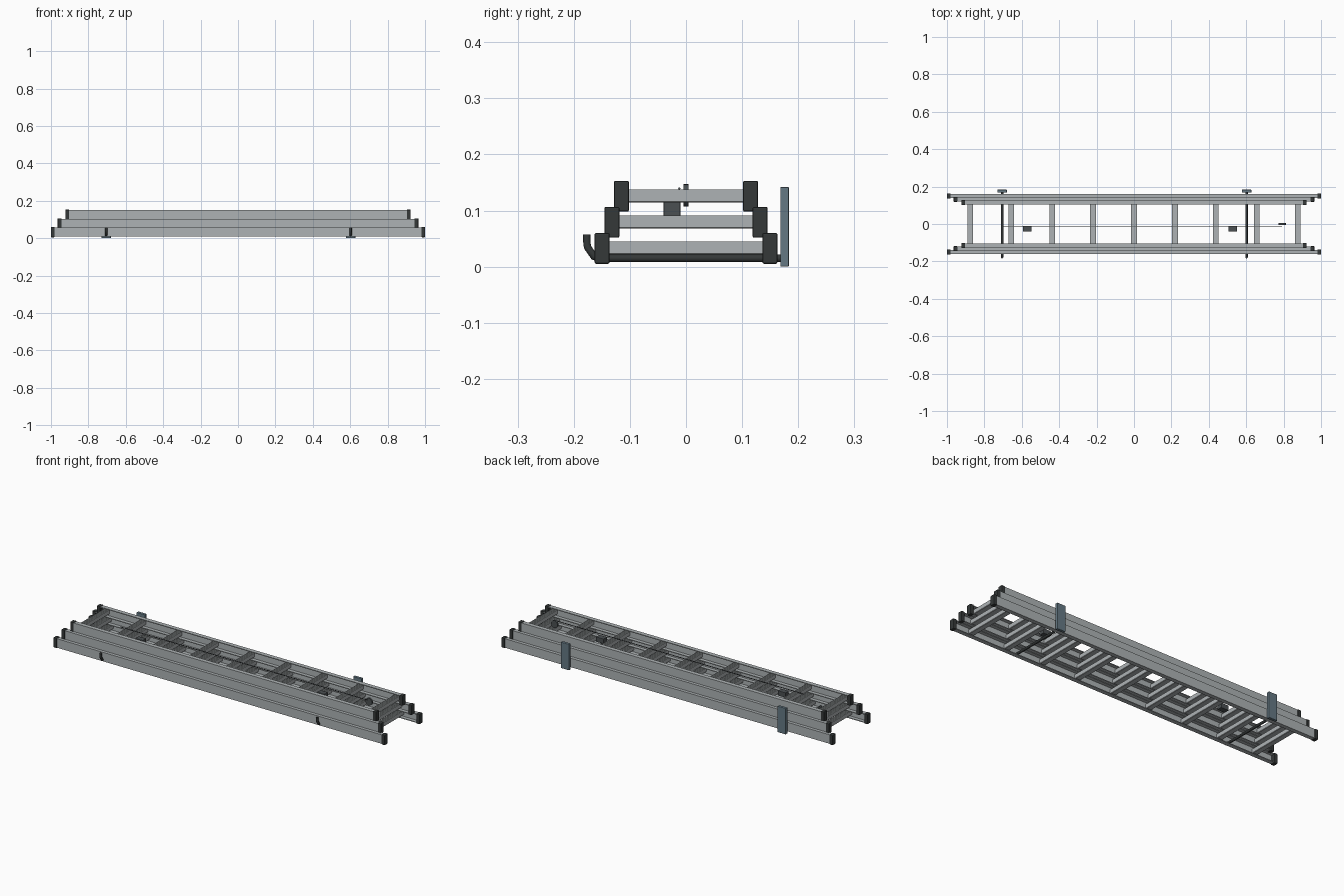
import bpy, bmesh, math
from mathutils import Vector

if "Cube" in bpy.data.objects:
    bpy.data.objects.remove(bpy.data.objects["Cube"])


def mat(name, c):
    m = bpy.data.materials.new(name)
    m.diffuse_color = (*c, 1)
    m.use_nodes = True
    m.node_tree.nodes["Principled BSDF"].inputs["Base Color"].default_value = m.diffuse_color
    return m


ALU = mat("aluminium", (0.42, 0.45, 0.46))
BLACK = mat("black_plastic", (0.035, 0.04, 0.04))
STEEL = mat("blue_steel", (0.13, 0.19, 0.23))
DARK = mat("dark_grey", (0.07, 0.08, 0.085))


def box(name, lo, hi, m, bevel=0.0):
    lo, hi = Vector(lo), Vector(hi)
    bm = bmesh.new()
    bmesh.ops.create_cube(bm, size=1)
    for v in bm.verts:
        v.co = Vector(a * b for a, b in zip(v.co, hi - lo)) + (lo + hi) / 2
    me = bpy.data.meshes.new(name)
    bm.to_mesh(me)
    bm.free()
    o = bpy.data.objects.new(name, me)
    bpy.context.collection.objects.link(o)
    me.materials.append(m)
    if bevel:
        b = o.modifiers.new("bevel", 'BEVEL')
        b.width, b.segments = bevel, 2
    return o


def extrude(name, pts, axis, a, b, m):
    """Extrude a 2D profile along x (pts = y,z) or y (pts = x,z)."""
    bm = bmesh.new()
    place = (lambda p, t: (t, p[0], p[1])) if axis == 'x' else (lambda p, t: (p[0], t, p[1]))
    f = bm.faces.new([bm.verts.new(place(p, a)) for p in pts])
    g = bmesh.ops.extrude_face_region(bm, geom=[f])
    d = Vector(place((0, 0), b - a))
    bmesh.ops.translate(bm, vec=d, verts=[v for v in g['geom'] if isinstance(v, bmesh.types.BMVert)])
    bmesh.ops.recalc_face_normals(bm, faces=bm.faces)
    me = bpy.data.meshes.new(name)
    bm.to_mesh(me)
    bm.free()
    me.materials.append(m)
    o = bpy.data.objects.new(name, me)
    bpy.context.collection.objects.link(o)
    return o


def tube(name, pts, r, m):
    cu = bpy.data.curves.new(name, 'CURVE')
    cu.dimensions = '3D'
    cu.bevel_depth, cu.bevel_resolution, cu.use_fill_caps = r, 3, True
    s = cu.splines.new('POLY')
    s.points.add(len(pts) - 1)
    for p, q in zip(s.points, pts):
        p.co = (*q, 1)
    cu.materials.append(m)
    o = bpy.data.objects.new(name, cu)
    bpy.context.collection.objects.link(o)
    return o


# ladder sections: name, half length, outer y of cap, bottom z of cap
sections = [("lower", 1.0, 0.163, 0.005),
            ("middle", 0.964, 0.1455, 0.0515),
            ("upper", 0.923, 0.1285, 0.098)]
T = 0.004
for name, L, yo, z0 in sections:
    yw, yi = yo - 0.002, yo - 0.025
    zb, zt = z0 + 0.003, z0 + 0.052
    for s, side in ((-1, "front"), (1, "back")):
        # channel rail, open towards the rungs
        prof = [(yw, zb), (yw, zt), (yi, zt), (yi, zt - T),
                (yw - T, zt - T), (yw - T, zb + T), (yi, zb + T), (yi, zb)]
        extrude(f"{name}_{side}_rail", [(s * y, z) for y, z in prof], 'x', -L + 0.008, L - 0.008, ALU)
        # end caps
        for e, end in ((-1, "left"), (1, "right")):
            xs = sorted((e * (L - 0.02), e * L))
            ys = sorted((s * (yo - 0.027), s * yo))
            box(f"{name}_{side}_{end}_cap", (xs[0], ys[0], z0), (xs[1], ys[1], z0 + 0.055), BLACK, 0.003)
    # rungs with grip ridges on top
    w, zr0, zr1 = 0.015, z0 + 0.0165, z0 + 0.0395
    top = []
    n = 5
    step = 2 * w / (2 * n - 1)
    for i in range(n):
        x = w - 2 * i * step
        top += [(x, zr1 - 0.002), (x, zr1), (x - step, zr1), (x - step, zr1 - 0.002)]
    prof = [(-w, zr0 + 0.002), (-w + 0.002, zr0), (w - 0.002, zr0), (w, zr0 + 0.002)] + top
    for i in range(9):
        x = (i - 4) * 0.219
        extrude(f"{name}_rung_{i + 1}", [(x + p, z) for p, z in prof], 'y',
                -yw + T / 2, yw - T / 2, ALU)

# wall hooks
for i, x in enumerate((-0.705, 0.602)):
    box(f"wall_plate_{i + 1}", (x - 0.025, 0.168, 0.0), (x + 0.025, 0.1835, 0.142), STEEL, 0.002)
    tube(f"hook_arm_{i + 1}", [(x, 0.172, 0.015), (x, -0.155, 0.015), (x, -0.164, 0.018),
                               (x, -0.175, 0.034), (x, -0.1765, 0.04), (x, -0.1765, 0.057)], 0.007, BLACK)

# locking blocks between middle and upper rungs
for i, x in enumerate((-0.57, 0.527)):
    box(f"lock_block_{i + 1}", (x - 0.023, -0.04, 0.09), (x + 0.023, -0.01, 0.117), DARK, 0.002)

# rope and pulley
tube("rope", [(-0.7, -0.012, 0.139), (0.79, -0.012, 0.139)], 0.002, DARK)
bpy.ops.mesh.primitive_cylinder_add(vertices=24, radius=0.02, depth=0.009,
                                    location=(0.792, 0, 0.127), rotation=(math.pi / 2, 0, 0))
p = bpy.context.object
p.name = "pulley_wheel"
p.data.materials.append(DARK)
bpy.ops.object.shade_smooth_by_angle()
